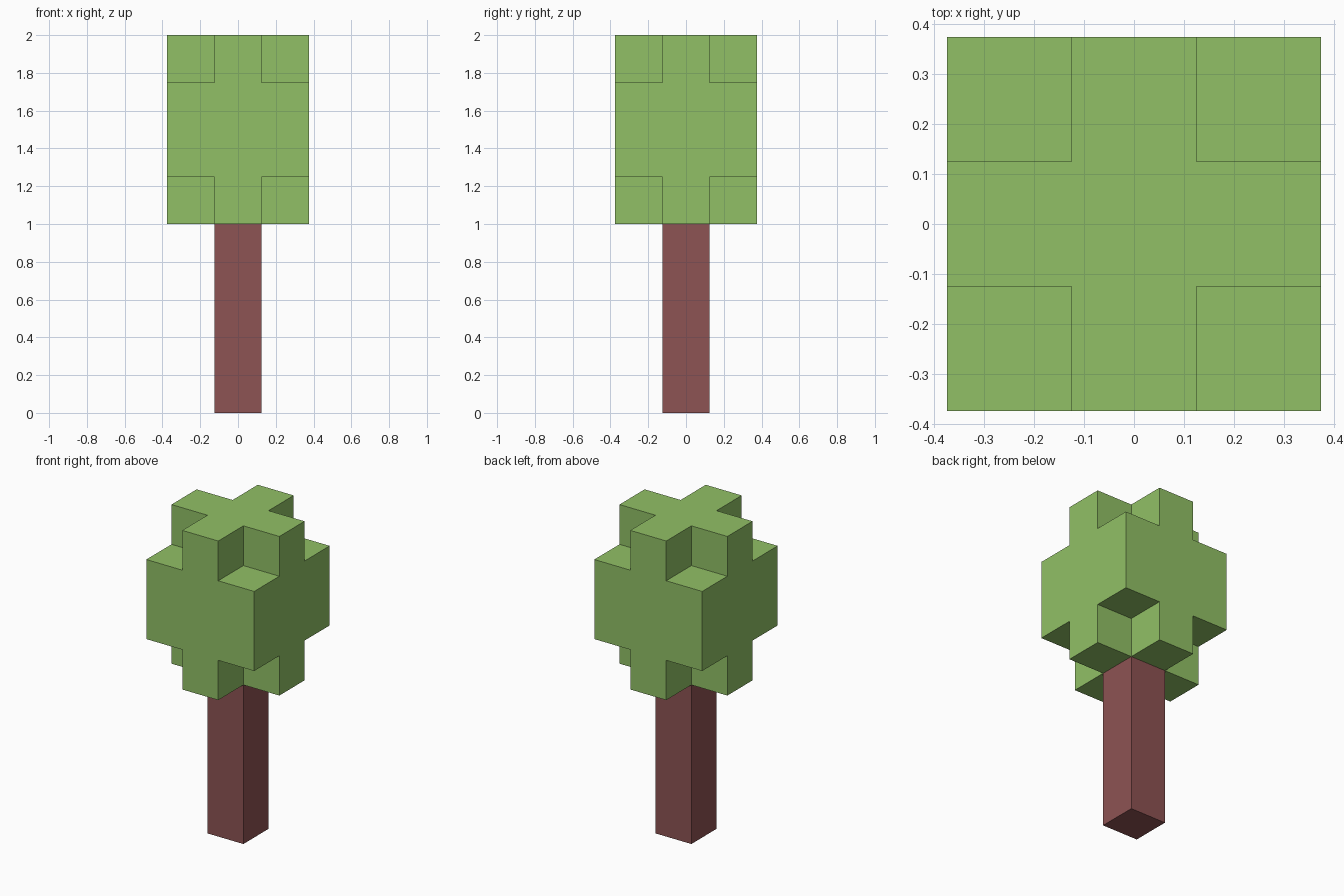
import bpy, bmesh, math
from mathutils import Vector

cube = bpy.data.objects.get("Cube")
if cube:
    bpy.data.objects.remove(cube, do_unlink=True)

U = 0.25  # block size


def material(name, rgb):
    m = bpy.data.materials.new(name)
    m.use_nodes = True
    m.diffuse_color = (*rgb, 1)
    bsdf = next(n for n in m.node_tree.nodes if n.type == 'BSDF_PRINCIPLED')
    bsdf.inputs["Base Color"].default_value = (*rgb, 1)
    return m


def block_object(name, cells, mat):
    """Join unit cells into one closed shell, with flat regions merged."""
    bm = bmesh.new()
    for c in cells:
        for axis in range(3):
            for s in (-1, 1):
                step = [0, 0, 0]
                step[axis] = s
                if tuple(a + b for a, b in zip(c, step)) in cells:
                    continue
                n = Vector(step)
                u = Vector([axis == 1, axis == 2, axis == 0])
                v = n.cross(u)
                mid = Vector(c) + Vector((0, 0, 0.5)) + n / 2
                corners = [(-1, -1), (1, -1), (1, 1), (-1, 1)]
                bm.faces.new([bm.verts.new((mid + u * a / 2 + v * b / 2) * U)
                              for a, b in corners])
    bmesh.ops.remove_doubles(bm, verts=bm.verts, dist=0.001)
    bmesh.ops.dissolve_limit(bm, angle_limit=math.radians(1),
                             verts=bm.verts, edges=bm.edges)
    bmesh.ops.recalc_face_normals(bm, faces=bm.faces)
    me = bpy.data.meshes.new(name)
    bm.to_mesh(me)
    bm.free()
    me.materials.append(mat)
    ob = bpy.data.objects.new(name, me)
    bpy.context.collection.objects.link(ob)
    return ob


bark = material("bark_brown", (0.266, 0.0865, 0.0865))
leaf = material("leaf_green", (0.283, 0.527, 0.133))

# Trunk: a single column of blocks
block_object("trunk", {(0, 0, k) for k in range(4)}, bark)

# Foliage: full middle layers, cross-shaped bottom and top layers
block_object("foliage", {(x, y, z)
                         for x in (-1, 0, 1) for y in (-1, 0, 1)
                         for z in range(4, 8)
                         if z in (5, 6) or x == 0 or y == 0}, leaf)
